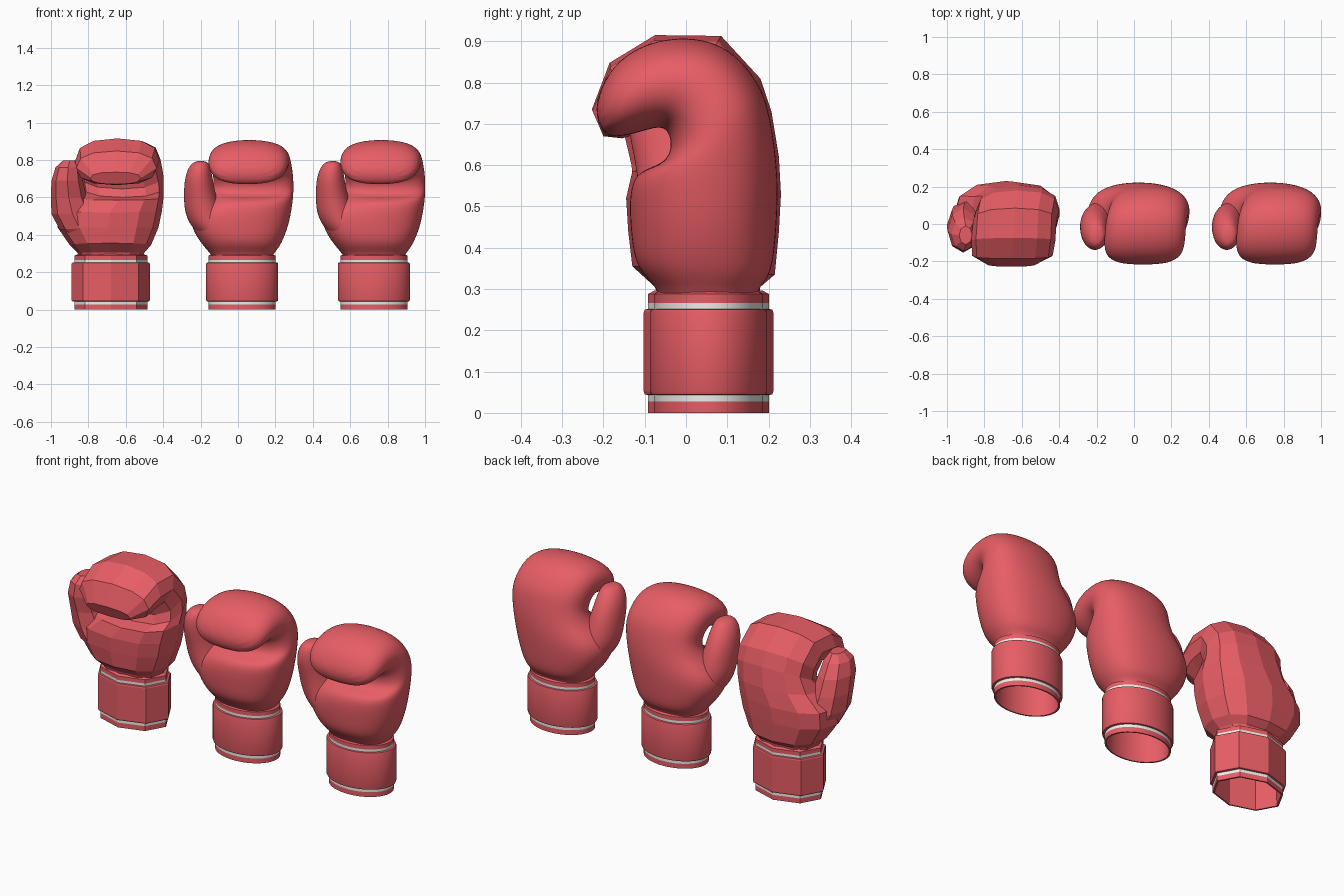
import bpy, bmesh
from math import cos, sin, pi, copysign

if "Cube" in bpy.data.objects:
    bpy.data.objects.remove(bpy.data.objects["Cube"])


def material(name, color):
    m = bpy.data.materials.new(name)
    m.diffuse_color = color
    m.use_nodes = True
    m.node_tree.nodes["Principled BSDF"].inputs["Base Color"].default_value = m.diffuse_color
    return m


RED = material("red_leather", (0.80, 0.11, 0.13, 1))
WHITE = material("white_trim", (0.85, 0.85, 0.82, 1))


def power(v, p):
    return copysign(abs(v) ** p, v)


def loft(name, rings, cap=True, stripes=()):
    """Skin a list of point rings; bands listed in stripes become white."""
    bm = bmesh.new()
    loops = [[bm.verts.new(p) for p in ring] for ring in rings]
    n = len(loops[0])
    for i, (a, b) in enumerate(zip(loops, loops[1:])):
        for k in range(n):
            f = bm.faces.new((a[k], a[(k + 1) % n], b[(k + 1) % n], b[k]))
            f.material_index = 1 if i in stripes else 0
    if cap:
        bm.faces.new(loops[-1])
    bmesh.ops.recalc_face_normals(bm, faces=bm.faces)
    me = bpy.data.meshes.new(name)
    bm.to_mesh(me)
    bm.free()
    me.materials.append(RED)
    me.materials.append(WHITE)
    ob = bpy.data.objects.new(name, me)
    bpy.context.collection.objects.link(ob)
    return ob


def smooth_surface(ob, levels=3):
    ob.data.shade_smooth()
    mod = ob.modifiers.new("subdivision", "SUBSURF")
    mod.levels = mod.render_levels = levels


# Hand sections: back (y, z), palm (y, z), left x, right x
HAND = [
    (.175, .27, -.065, .27, -.14, .18),
    (.18, .305, -.075, .305, -.16, .20),
    (.215, .335, -.13, .355, -.20, .235),
    (.225, .44, -.14, .44, -.265, .275),
    (.23, .53, -.145, .52, -.262, .293),
    (.225, .62, -.13, .585, -.175, .302),
    (.207, .73, -.055, .60, -.135, .303),
    (.18, .81, -.035, .645, -.145, .300),
    (.085, .913, -.05, .695, -.16, .285),
    (-.075, .915, -.10, .68, -.17, .28),
    (-.185, .848, -.155, .665, -.165, .265),
    (-.228, .735, -.20, .67, -.09, .18),
]

# Thumb sections: centre x, y, z, half width, half depth
THUMB = [
    (-.08, .02, .36, .09, .10),
    (-.145, .015, .43, .11, .13),
    (-.185, .005, .51, .112, .128),
    (-.205, -.01, .60, .096, .122),
    (-.213, -.035, .69, .084, .118),
    (-.208, -.055, .76, .068, .09),
    (-.20, -.06, .797, .035, .05),
]

# Cuff profile: radius factor, z (inner lining, hem, wrap, top hem)
CUFF = [(.84, .28), (.88, .0), (.93, .0), (.93, .027), (.93, .043),
        (.985, .045), (1, .052), (1, .243), (.985, .25), (.93, .252),
        (.93, .266), (.93, .288), (.84, .296)]


def hand_ring(back_y, back_z, palm_y, palm_z, left, right, n=12):
    pts = []
    for k in range(n):
        a = 2 * pi * k / n
        t = (1 + power(sin(a), .82)) / 2
        x = (left + right) / 2 + (right - left) / 2 * power(cos(a), .82)
        pts.append((x, palm_y + (back_y - palm_y) * t, palm_z + (back_z - palm_z) * t))
    return pts


def oval(cx, cy, z, rx, ry, n):
    return [(cx + rx * cos(2 * pi * k / n), cy + ry * sin(2 * pi * k / n), z)
            for k in range(n)]


def glove(prefix, x, smooth):
    # Curled hand and thumb, subdivided on the smooth gloves
    hand = loft(prefix + "_hand", [hand_ring(*r) for r in HAND])
    thumb = loft(prefix + "_thumb", [oval(*r, 8) for r in THUMB])
    # Octagonal wrist on the faceted glove, round on the smooth ones
    sides, rx, ry = (64, .193, .142) if smooth else (8, .21, .157)
    cuff = loft(prefix + "_cuff",
                [oval(.02, .0545, z, rx * s, ry * s, sides) for s, z in CUFF],
                cap=False, stripes=(3, 9))
    for ob in (hand, thumb, cuff):
        ob.location.x = x
    if smooth:
        smooth_surface(hand)
        smooth_surface(thumb)
        bpy.ops.object.select_all(action="DESELECT")
        cuff.select_set(True)
        bpy.context.view_layer.objects.active = cuff
        bpy.ops.object.shade_smooth_by_angle()


glove("faceted_glove", -.70, False)
glove("middle_glove", .002, True)
glove("right_glove", .707, True)
